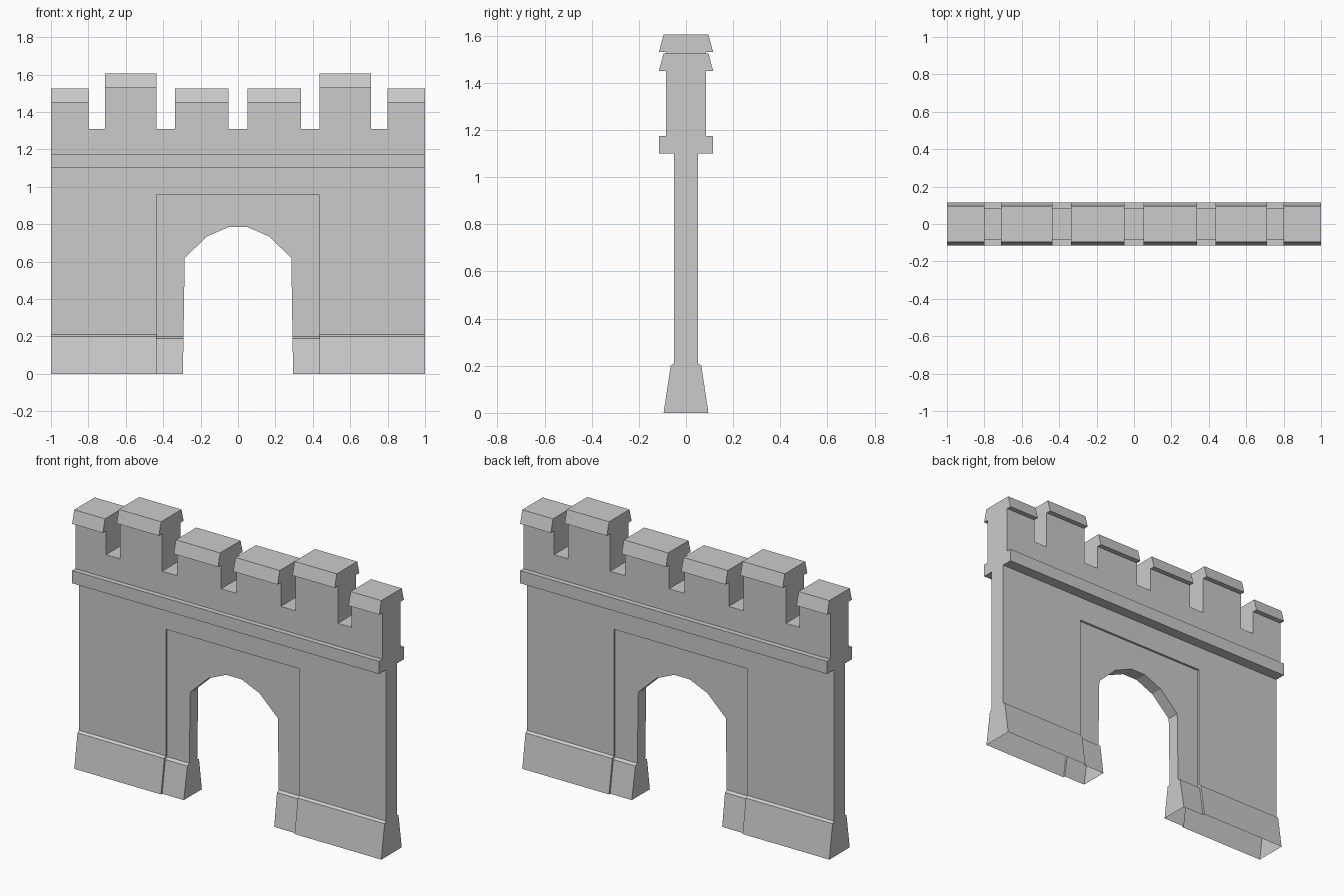
import bpy, bmesh

if "Cube" in bpy.data.objects:
    bpy.data.objects.remove(bpy.data.objects["Cube"])

PANEL = 0.435      # half width of the recessed gate panel
REC = 0.013        # depth of the recess


def prism(name, pts, to3d, a, b):
    """Extrude a 2D outline between a and b; to3d places (u, v, depth)."""
    bm = bmesh.new()
    face = bm.faces.new([bm.verts.new(to3d(u, v, a)) for u, v in pts])
    ext = bmesh.ops.extrude_face_region(bm, geom=[face])
    shift = [q - p for p, q in zip(to3d(0, 0, a), to3d(0, 0, b))]
    bmesh.ops.translate(bm, vec=shift,
                        verts=[g for g in ext["geom"] if isinstance(g, bmesh.types.BMVert)])
    bmesh.ops.recalc_face_normals(bm, faces=bm.faces)
    me = bpy.data.meshes.new(name)
    bm.to_mesh(me)
    bm.free()
    ob = bpy.data.objects.new(name, me)
    bpy.context.collection.objects.link(ob)
    return ob


def along_x(u, v, d):
    return (d, u, v)


def along_y(u, v, d):
    return (u, d, v)


def both(half):
    """Mirror a half outline into a closed one."""
    return half + [(-u, v) for u, v in reversed(half)]


def cut(ob, cutter):
    mod = ob.modifiers.new("cut", "BOOLEAN")
    mod.operation, mod.solver, mod.object = "DIFFERENCE", "EXACT", cutter
    bpy.context.view_layer.objects.active = ob
    bpy.ops.object.modifier_apply(modifier=mod.name)
    bpy.data.objects.remove(cutter)


def remove_faces(ob, test, splits=()):
    bm = bmesh.new()
    bm.from_mesh(ob.data)
    for x in splits:
        tops = [f for f in bm.faces if f.normal.z > 0.9 and f.calc_center_median().z > 1.3]
        geom = tops + list({e for f in tops for e in f.edges}) + list({v for f in tops for v in f.verts})
        bmesh.ops.bisect_plane(bm, geom=geom, plane_co=(x, 0, 0), plane_no=(1, 0, 0))
    bm.normal_update()
    bmesh.ops.delete(bm, geom=[f for f in bm.faces if test(f, f.calc_center_median())],
                     context="FACES")
    bm.to_mesh(ob.data)
    bm.free()


# Wall with sloped plinth, string course and thicker parapet
section = [(0.095, 0), (0.065, 0.20), (0.05, 0.21), (0.05, 1.10), (0.115, 1.10),
           (0.115, 1.175), (0.085, 1.175), (0.085, 1.31)]
wall = prism("gate_wall", both(section), along_x, -1, 1)

# Recessed panel around the gate, front and back
for s in (-1, 1):
    edge = [(0.097, -0.1), (0.097 - REC, 0), (0.067 - REC, 0.19), (0.05 - REC, 0.20),
            (0.05 - REC, 0.955), (0.3, 0.955), (0.3, -0.1)]
    cut(wall, prism("recess_cutter", [(s * u, v) for u, v in edge], along_x, -PANEL, PANEL))

# Faceted arch opening
arch = [(0.296, -0.1), (0.285, 0.62), (0.165, 0.735), (0.05, 0.785)]
cut(wall, prism("arch_cutter", both(arch), along_y, -0.5, 0.5))

# Merlons: (left, right, height of the cap's underside)
merlons = [(-1, -0.80, 1.45), (-0.71, -0.435, 1.53), (-0.338, -0.05, 1.45)]
merlons += [(-b, -a, z) for a, b, z in reversed(merlons)]
for a, b, z in merlons:
    outline = [(0.085, 1.31), (0.085, z), (0.115, z), (0.095, z + 0.075)]
    m = prism("merlon", both(outline), along_x, a, b)
    remove_faces(m, lambda f, c: c.z < 1.311)

# Open underside, and no hidden faces beneath the merlons
remove_faces(wall,
             lambda f, c: c.z < 0.001 or (f.normal.z > 0.9 and c.z > 1.305
                                          and any(a < c.x < b for a, b, z in merlons)),
             [x for a, b, z in merlons for x in (a, b) if abs(x) < 0.99])
